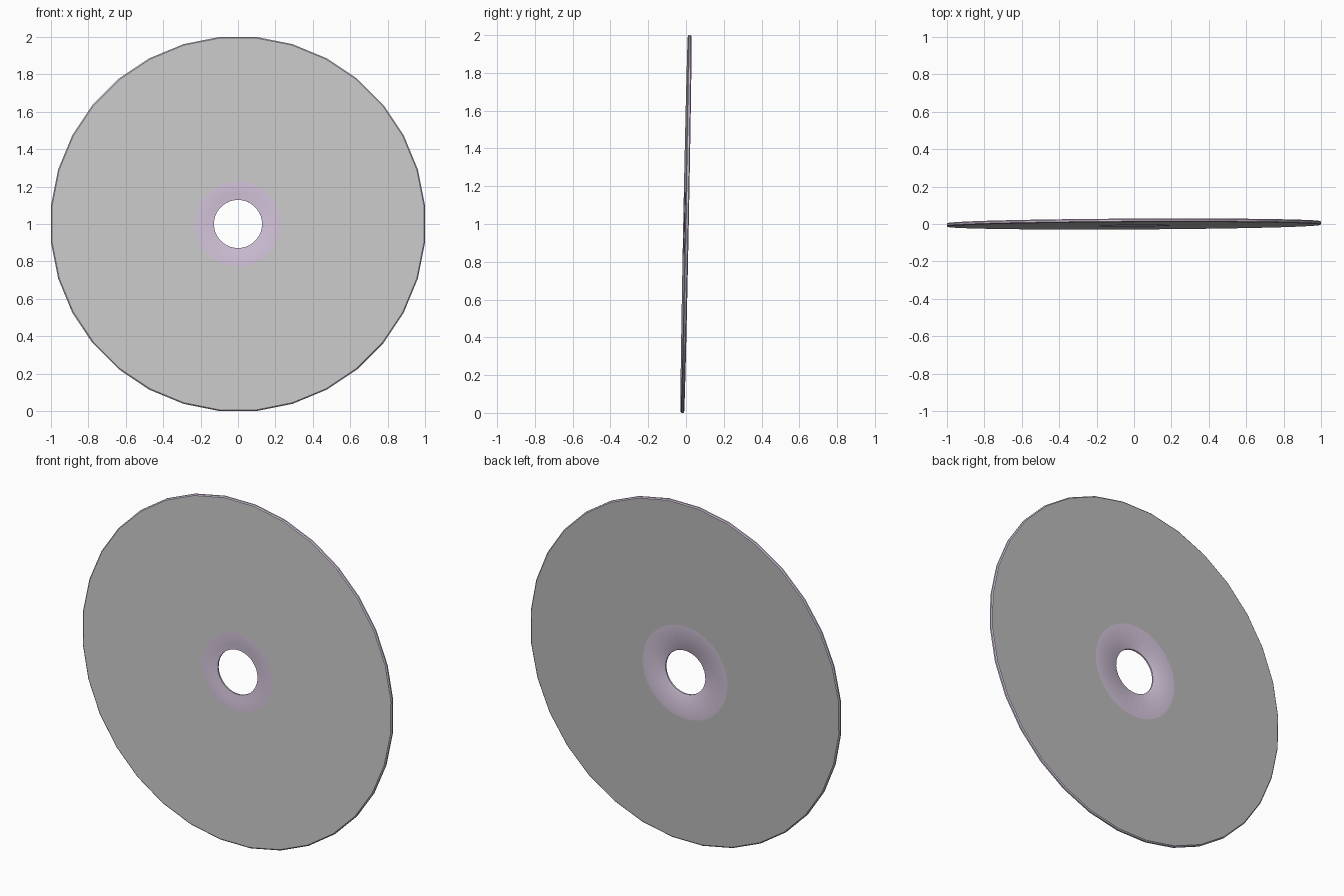
import bpy, bmesh
from math import sin, cos, pi, radians

if "Cube" in bpy.data.objects:
    bpy.data.objects.remove(bpy.data.objects["Cube"])

SIDES = 32
R = 1 / cos(pi / SIDES)      # flats touch x = +-1
H = 0.0095                   # half thickness


def material(name, rgb):
    m = bpy.data.materials.new(name)
    m.diffuse_color = (*rgb, 1)
    m.use_nodes = True
    m.node_tree.nodes["Principled BSDF"].inputs["Base Color"].default_value = m.diffuse_color
    return m


lavender = material("lavender_plastic", (0.65, 0.55, 0.70))
label = material("label_grey", (0.57, 0.54, 0.54))
ring = material("ring_green_grey", (0.58, 0.60, 0.58))
back = material("back_grey", (0.50, 0.50, 0.50))


def lathe(name, profile, mats):
    """Revolve a closed (radius, y, material index) profile about the y axis."""
    bm = bmesh.new()
    loops = []
    for r, y, _ in profile:
        loops.append([bm.verts.new((r * sin((i + 0.5) * 2 * pi / SIDES), y,
                                    r * cos((i + 0.5) * 2 * pi / SIDES)))
                      for i in range(SIDES)])
    for k, (_, _, mi) in enumerate(profile):
        a, b = loops[k], loops[(k + 1) % len(loops)]
        for i in range(SIDES):
            j = (i + 1) % SIDES
            bm.faces.new((a[i], a[j], b[j], b[i])).material_index = mi
    bmesh.ops.recalc_face_normals(bm, faces=bm.faces)
    me = bpy.data.meshes.new(name)
    bm.to_mesh(me)
    bm.free()
    for m in mats:
        me.materials.append(m)
    ob = bpy.data.objects.new(name, me)
    bpy.context.collection.objects.link(ob)
    bpy.context.view_layer.objects.active = ob
    ob.select_set(True)
    bpy.ops.object.shade_smooth_by_angle(angle=radians(35))
    return ob


# Disc: hub recess, ring, label face, rim, back face, hub back, hole wall
disc = lathe("disc", [
    (0.129, -H + 0.006, 0),
    (0.165, -H + 0.003, 0),
    (0.195, -H, 0),
    (0.228, -H, 2),
    (0.272, -H, 1),
    (R - 0.006, -H, 0),
    (R, -H + 0.005, 0),
    (R, H - 0.005, 0),
    (R - 0.006, H, 3),
    (0.275, H, 0),
    (0.135, H, 0),
    (0.129, H - 0.004, 0),
], [lavender, label, ring, back])

# Slight backward lean and twist
disc.rotation_euler = (radians(-1.12), 0, radians(0.3))
disc.location = (0, 0, 1.0)
